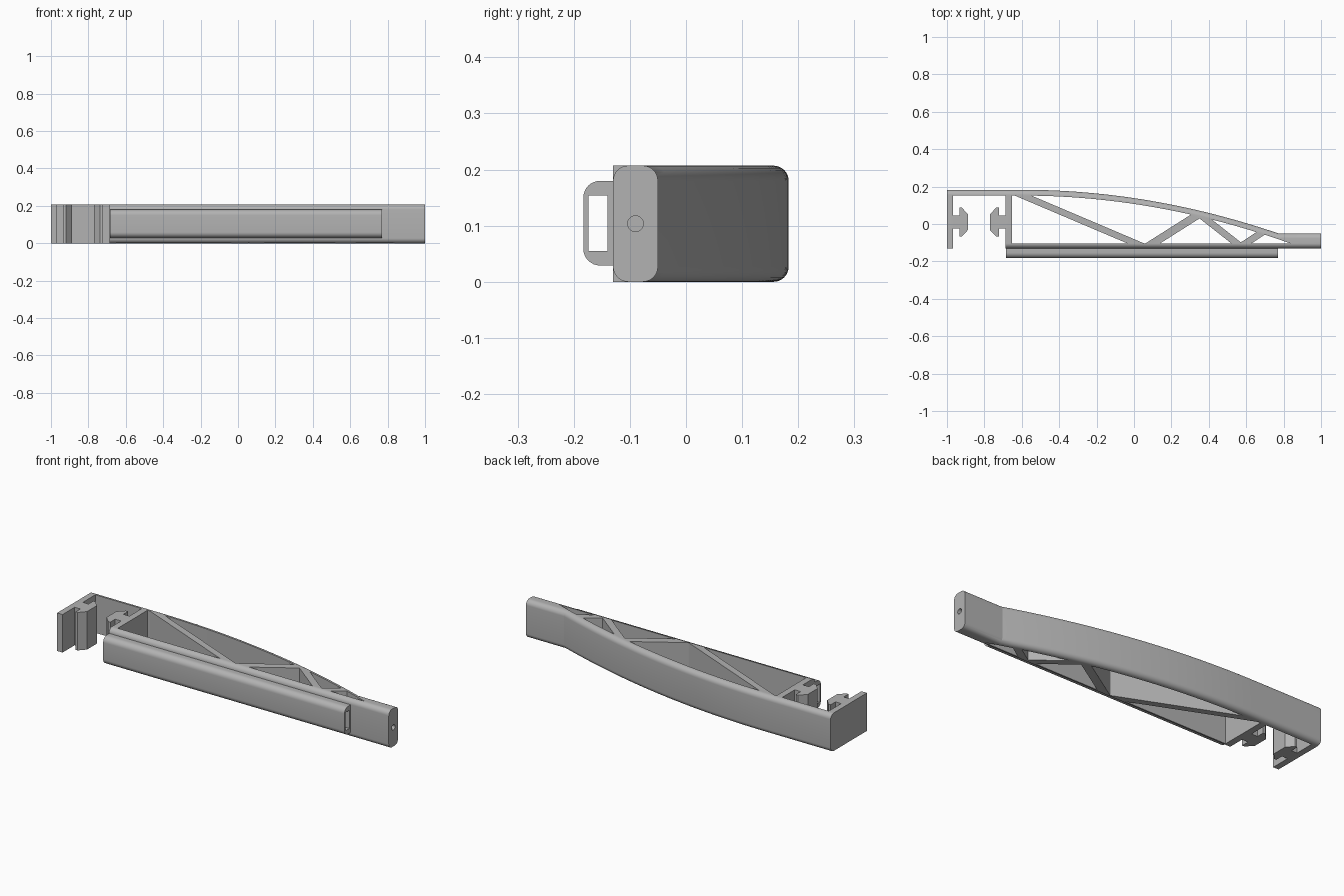
import bpy, bmesh, math
from mathutils import Vector

cube = bpy.data.objects.get("Cube")
if cube:
    bpy.data.objects.remove(cube, do_unlink=True)

HEIGHT = 0.207
BACK, FRONT = 0.183, -0.13
WALL = 0.031
ARC_START, ARC_END = -0.6, 0.77

grey = bpy.data.materials.new("light grey plastic")
grey.use_nodes = True
colour = (0.45, 0.45, 0.45, 1)
grey.diffuse_color = colour
grey.node_tree.nodes["Principled BSDF"].inputs["Base Color"].default_value = colour


def prism(name, outline, z0, z1, rounded=None, radius=0.027):
    """Extrude an XY outline upwards, rounding the rim edges that match a rule."""
    bm = bmesh.new()
    face = bm.faces.new([bm.verts.new((x, y, z0)) for x, y in outline])
    new = bmesh.ops.extrude_face_region(bm, geom=[face])["geom"]
    bmesh.ops.translate(bm, vec=(0, 0, z1 - z0),
                        verts=[v for v in new if isinstance(v, bmesh.types.BMVert)])
    bmesh.ops.recalc_face_normals(bm, faces=bm.faces)
    if rounded:
        rim = [e for e in bm.edges
               if abs(e.verts[0].co.z - e.verts[1].co.z) < 1e-5
               and rounded(e.verts[0].co, e.verts[1].co)]
        bmesh.ops.bevel(bm, geom=rim, offset=radius, segments=8, profile=0.5,
                        affect='EDGES', clamp_overlap=False)
    mesh = bpy.data.meshes.new(name)
    bm.to_mesh(mesh)
    bm.free()
    mesh.materials.append(grey)
    obj = bpy.data.objects.new(name, mesh)
    bpy.context.collection.objects.link(obj)
    return obj


def cut(target, cutter):
    """Subtract a cutter, then discard it."""
    cutter.hide_render = True
    mod = target.modifiers.new("cut", 'BOOLEAN')
    mod.operation, mod.solver, mod.object = 'DIFFERENCE', 'EXACT', cutter
    bpy.context.view_layer.objects.active = target
    bpy.ops.object.modifier_apply(modifier=mod.name)
    bpy.data.objects.remove(cutter, do_unlink=True)


def box(x0, x1, y0, y1):
    return [(x0, y0), (x1, y0), (x1, y1), (x0, y1)]


def arc_y(x):
    return BACK - 0.1241 * (x - ARC_START) ** 2


def arc(x_end, drop, steps=28):
    xs = [ARC_START + (x_end - ARC_START) * i / steps for i in range(steps + 1)]
    return [(x, arc_y(x) - drop) for x in xs]


# Mushroom-shaped rail key, as (distance from wall, offset from centre line)
half_key = [(0, 0.035), (0.034, 0.035), (0.034, 0.077), (0.047, 0.077), (0.079, 0.042)]
key = half_key + [(d, -o) for d, o in reversed(half_key)]
KEY_Y = 0.01
left_key = [(-0.967 + d, KEY_Y + o) for d, o in reversed(key)]
right_key = [(-0.687 - d * 1.06, KEY_Y + o) for d, o in key]

# Body: clamp end, curved back, solid tip and straight front bar
outline = [(-1, FRONT), (-0.967, FRONT)] + left_key
outline += [(-0.967, BACK - WALL), (-0.687, BACK - WALL)] + right_key
outline += [(-0.687, FRONT), (1, FRONT), (1, -0.05)]
outline += list(reversed(arc(ARC_END, 0))) + [(-1, BACK)]


def outer_rim(a, b):
    mid = (a + b) / 2
    if abs(a.x - b.x) < 1e-4:
        return False
    if abs(a.y - FRONT) < 1e-4 and abs(b.y - FRONT) < 1e-4:
        return mid.x > -0.9
    on_back = all(abs(p.y - (arc_y(p.x) if ARC_START < p.x < ARC_END else BACK)) < 1e-3
                  for p in (a, b) if p.x < ARC_END - 0.01)
    tip = all(abs(p.y + 0.05) < 2e-3 for p in (a, b)) and mid.x > ARC_END
    return tip or (on_back and mid.x < ARC_END)


body = prism("truss_body", outline, 0, HEIGHT, outer_rim)

# Hollow between back and bar, leaving the diagonal ribs standing
BAR = -0.104
tip_x = ARC_START + math.sqrt((BACK - WALL - BAR) / 0.1241)
hollow = prism("hollow_cutter",
               [(-0.652, BAR), (-0.652, BACK - WALL)] + arc(tip_x, WALL), -0.1, 0.3)
ribs = [((-0.605, 0.157), (0.01, BAR), 0.035), ((0.1, BAR), (0.34, 0.048), 0.042),
        ((0.36, 0.045), (0.55, BAR), 0.036), ((0.595, BAR), (0.685, -0.045), 0.036)]
for start, end, width in ribs:
    a, b = Vector(start), Vector(end)
    along = (b - a).normalized()
    side = Vector((-along.y, along.x)) * width / 2
    a, b = a - along * 0.1, b + along * 0.1
    cut(hollow, prism("rib_cutter", [tuple(p) for p in (a + side, b + side, b - side, a - side)],
                      -0.2, 0.4))
cut(body, hollow)

# Blind screw hole in the tip
bpy.ops.mesh.primitive_cylinder_add(vertices=32, radius=0.014, depth=0.24,
                                    location=(1, -0.09, HEIGHT / 2),
                                    rotation=(0, math.pi / 2, 0))
cut(body, bpy.context.object)

# Rectangular sleeve along the front
sleeve = prism("front_sleeve", box(-0.685, 0.77, -0.183, -0.129), 0.029, 0.18,
               lambda a, b: a.y < -0.18 and b.y < -0.18, 0.03)
cut(sleeve, prism("sleeve_cutter", box(-0.8, 0.9, -0.174, -0.14), 0.055, 0.154))

for obj in (body, sleeve):
    bpy.ops.object.select_all(action='DESELECT')
    obj.select_set(True)
    bpy.context.view_layer.objects.active = obj
    bpy.ops.object.shade_smooth_by_angle(angle=math.radians(15))
